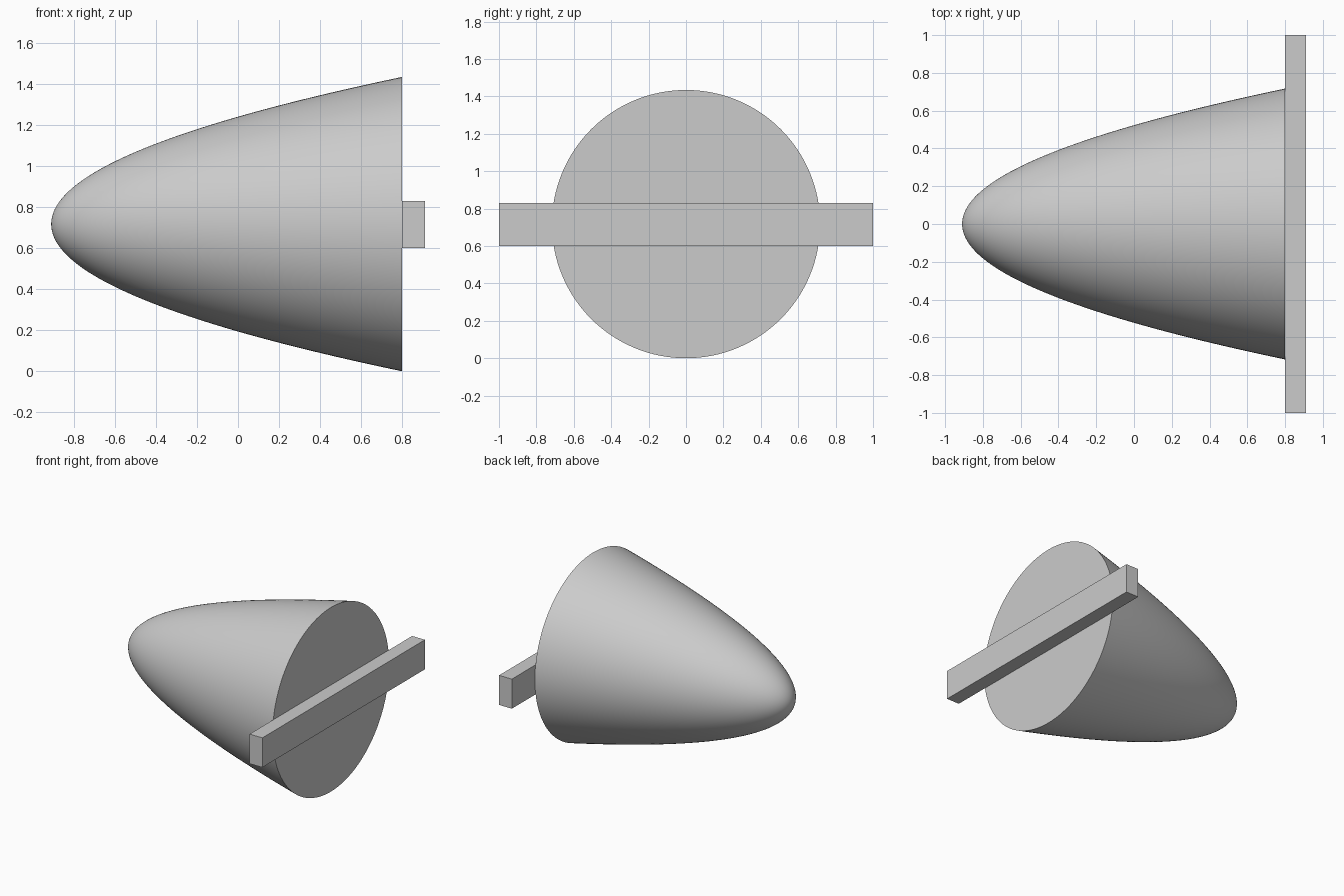
import bpy, bmesh, math
from mathutils import Vector

cube = bpy.data.objects.get("Cube")
if cube:
    bpy.data.objects.remove(cube, do_unlink=True)

NOSE_X, BASE_X, BACK_X = -0.91, 0.80, 0.91
RADIUS = 0.717
SIDES, RINGS = 128, 40

grey = bpy.data.materials.new("light grey")
grey.use_nodes = True
colour = (0.6, 0.6, 0.6, 1)
grey.diffuse_color = colour
grey.node_tree.nodes["Principled BSDF"].inputs["Base Color"].default_value = colour


def add_object(name, bm):
    bmesh.ops.recalc_face_normals(bm, faces=bm.faces)
    mesh = bpy.data.meshes.new(name)
    bm.to_mesh(mesh)
    bm.free()
    mesh.materials.append(grey)
    obj = bpy.data.objects.new(name, mesh)
    bpy.context.collection.objects.link(obj)
    return obj


# Paraboloid nose: radius grows with the square root of the distance from the tip
bm = bmesh.new()
tip = bm.verts.new((NOSE_X, 0, RADIUS))
previous = None
for i in range(1, RINGS + 1):
    t = i / RINGS
    x = NOSE_X + (BASE_X - NOSE_X) * t * t
    ring = []
    for k in range(SIDES):
        a = math.tau * k / SIDES
        ring.append(bm.verts.new((x, RADIUS * t * math.cos(a), RADIUS + RADIUS * t * math.sin(a))))
    for k in range(SIDES):
        n = (k + 1) % SIDES
        if previous:
            bm.faces.new((previous[k], previous[n], ring[n], ring[k]))
        else:
            bm.faces.new((tip, ring[n], ring[k]))
    previous = ring
# Flat base disc
bm.faces.new(previous)
nose = add_object("paraboloid_body", bm)
bpy.ops.object.select_all(action="DESELECT")
nose.select_set(True)
bpy.context.view_layer.objects.active = nose
bpy.ops.object.shade_smooth_by_angle(angle=math.radians(35))

# Straight bar across the base
bm = bmesh.new()
bmesh.ops.create_cube(bm, size=1)
bmesh.ops.scale(bm, vec=Vector((BACK_X - BASE_X, 2, 0.23)), verts=bm.verts)
bmesh.ops.translate(bm, vec=Vector(((BASE_X + BACK_X) / 2, 0, 0.715)), verts=bm.verts)
add_object("cross_bar", bm)
